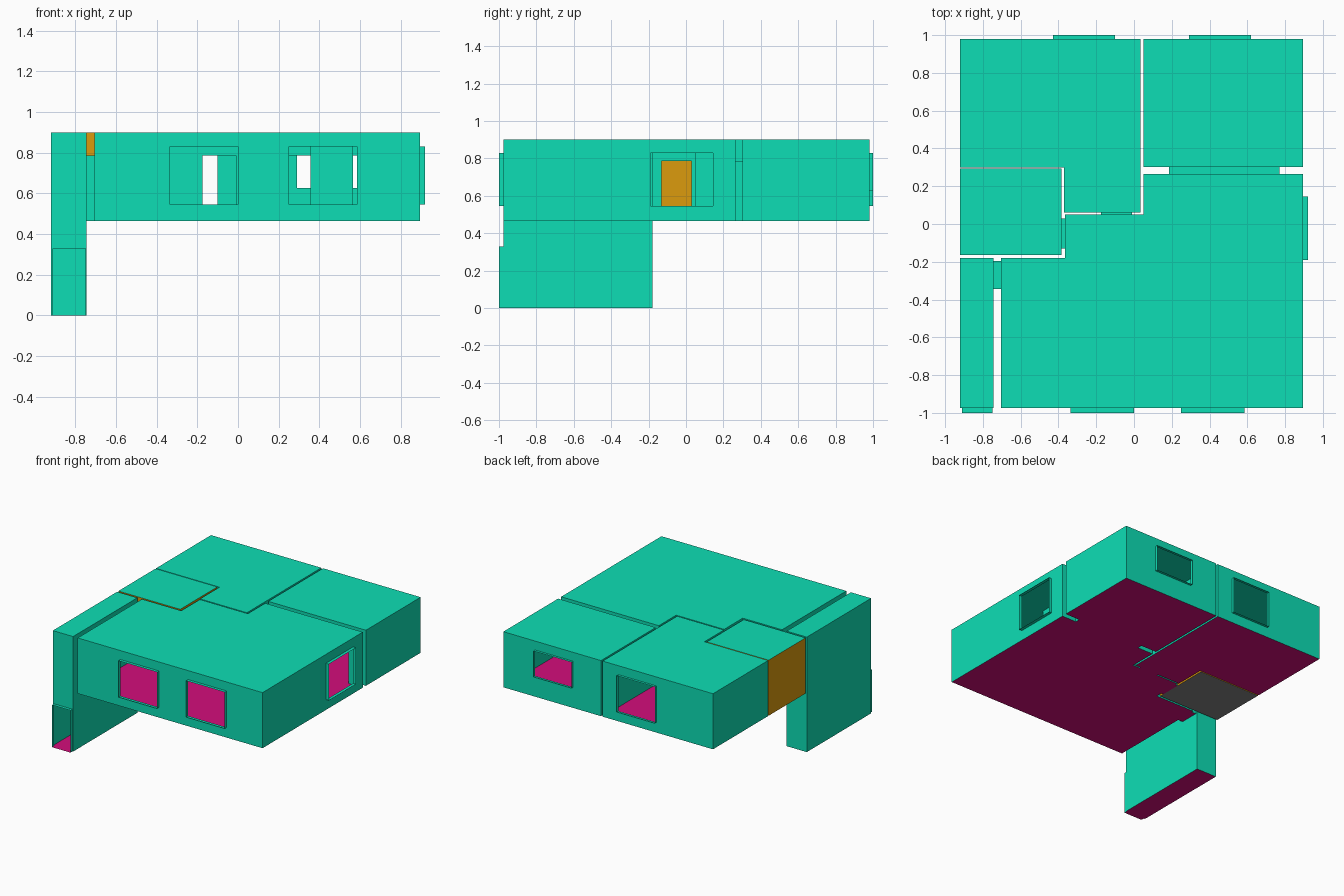
import bpy, bmesh

if "Cube" in bpy.data.objects:
    bpy.data.objects.remove(bpy.data.objects["Cube"])


def material(name, r, g, b):
    m = bpy.data.materials.new(name)
    m.diffuse_color = (r, g, b, 1)
    m.use_nodes = True
    m.node_tree.nodes["Principled BSDF"].inputs["Base Color"].default_value = m.diffuse_color
    return m


TEAL = material("wall_teal", 0.004, 0.73, 0.46)
MAGENTA = material("floor_magenta", 0.65, 0.004, 0.2)
ORANGE = material("bathroom_orange", 0.71, 0.33, 0.004)
GREY = material("bathroom_floor_grey", 0.23, 0.23, 0.23)

Z0, Z1 = 0.465, 0.9      # main floor and ceiling
DOOR, SILL, HEAD = 0.787, 0.545, 0.83

# Openings: name, axis it passes along, span on that axis, span across, height span
OPENINGS = [
    ("front_window_left", 1, (-1.0, -0.975), (-0.335, 0.0), (SILL, HEAD)),
    ("front_window_right", 1, (-1.0, -0.975), (0.25, 0.585), (SILL, HEAD)),
    ("side_window", 0, (0.895, 0.92), (-0.19, 0.145), (SILL, HEAD)),
    ("back_window_left", 1, (0.98, 1.0), (-0.43, -0.10), (SILL, HEAD)),
    ("back_window_right", 1, (0.98, 1.0), (0.29, 0.62), (0.627, HEAD)),
    ("entry_door", 1, (-1.0, -0.975), (-0.91, -0.75), (0.0, 0.33)),
    ("stair_door", 0, (-0.745, -0.705), (-0.345, -0.195), (Z0, DOOR)),
    ("bathroom_door", 0, (-0.385, -0.365), (-0.13, 0.03), (Z0, DOOR)),
    ("bedroom_door", 1, (0.05, 0.06), (-0.175, -0.01), (Z0, DOOR)),
    ("wide_doorway", 1, (0.265, 0.303), (0.185, 0.77), (Z0, DOOR)),
]


def finish(name, bm, mats):
    bmesh.ops.remove_doubles(bm, verts=bm.verts, dist=1e-5)
    me = bpy.data.meshes.new(name)
    bm.to_mesh(me)
    bm.free()
    for m in mats:
        me.materials.append(m)
    ob = bpy.data.objects.new(name, me)
    bpy.context.collection.objects.link(ob)


def face(bm, pts, slot=0):
    bm.faces.new([bm.verts.new(p) for p in pts]).material_index = slot


def wall(bm, p, q, z0, z1):
    """Upright wall from p to q, leaving out every opening that meets it."""
    along = 0 if abs(q[0] - p[0]) > abs(q[1] - p[1]) else 1
    across = 1 - along
    lo, hi = sorted((p[along], q[along]))
    holes = [(u, z) for _, axis, span, u, z in OPENINGS
             if axis == across and min(abs(s - p[across]) for s in span) < 1e-4
             and u[0] >= lo and u[1] <= hi and z[0] >= z0 and z[1] <= z1]
    us = sorted({lo, hi, *(v for u, _ in holes for v in u)})
    zs = sorted({z0, z1, *(v for _, z in holes for v in z)})
    for a, b in zip(us, us[1:]):
        for c, d in zip(zs, zs[1:]):
            mu, mz = (a + b) / 2, (c + d) / 2
            if any(u[0] < mu < u[1] and z[0] < mz < z[1] for u, z in holes):
                continue
            s, e = (a, b) if q[along] > p[along] else (b, a)
            quad = [(s, c), (e, c), (e, d), (s, d)]
            face(bm, [(t, p[1], z) if along == 0 else (p[0], t, z) for t, z in quad])


def room(name, outline, z0=Z0, wall_mat=TEAL, floor_mat=MAGENTA):
    bm = bmesh.new()
    for p, q in zip(outline, outline[1:] + outline[:1]):
        wall(bm, p, q, z0, Z1)
    face(bm, [(x, y, z0) for x, y in reversed(outline)], 1)
    face(bm, [(x, y, Z1) for x, y in outline], 2)
    finish(name, bm, [wall_mat, floor_mat, TEAL])


def rect(x0, x1, y0, y1):
    return [(x0, y0), (x1, y0), (x1, y1), (x0, y1)]


# Rooms
room("living_room", [(-0.705, -0.975), (0.895, -0.975), (0.895, 0.265), (0.05, 0.265),
                     (0.05, 0.05), (-0.365, 0.05), (-0.365, -0.18), (-0.705, -0.18)])
room("bedroom_left", [(-0.92, 0.30), (-0.37, 0.30), (-0.37, 0.06),
                      (0.035, 0.06), (0.035, 0.98), (-0.92, 0.98)])
room("bedroom_right", rect(0.05, 0.895, 0.303, 0.98))
room("bathroom", rect(-0.92, -0.385, -0.165, 0.293), wall_mat=ORANGE, floor_mat=GREY)
room("stairwell", rect(-0.92, -0.745, -0.975, -0.18), z0=0.0)

# Reveals lining the windows and doors, open at both ends
for name, axis, (a, b), (u0, u1), (z0, z1) in OPENINGS:
    bm = bmesh.new()
    ring = [(u0, z0), (u1, z0), (u1, z1), (u0, z1)]
    for i in range(4):
        (ua, za), (ub, zb) = ring[i], ring[(i + 1) % 4]
        quad = [(a, ua, za), (b, ua, za), (b, ub, zb), (a, ub, zb)]
        if axis == 1:
            quad = [(u, s, z) for s, u, z in reversed(quad)]
        face(bm, quad[::-1], 1 if i == 0 and "door" in name else 0)
    bmesh.ops.recalc_face_normals(bm, faces=bm.faces)
    finish(name, bm, [TEAL, MAGENTA])

# Pillar standing inside the living room
bm = bmesh.new()
pillar = rect(0.355, 0.565, -0.345, -0.275)
for p, q in zip(pillar, pillar[1:] + pillar[:1]):
    wall(bm, p, q, Z0, Z1)
finish("pillar", bm, [TEAL])
